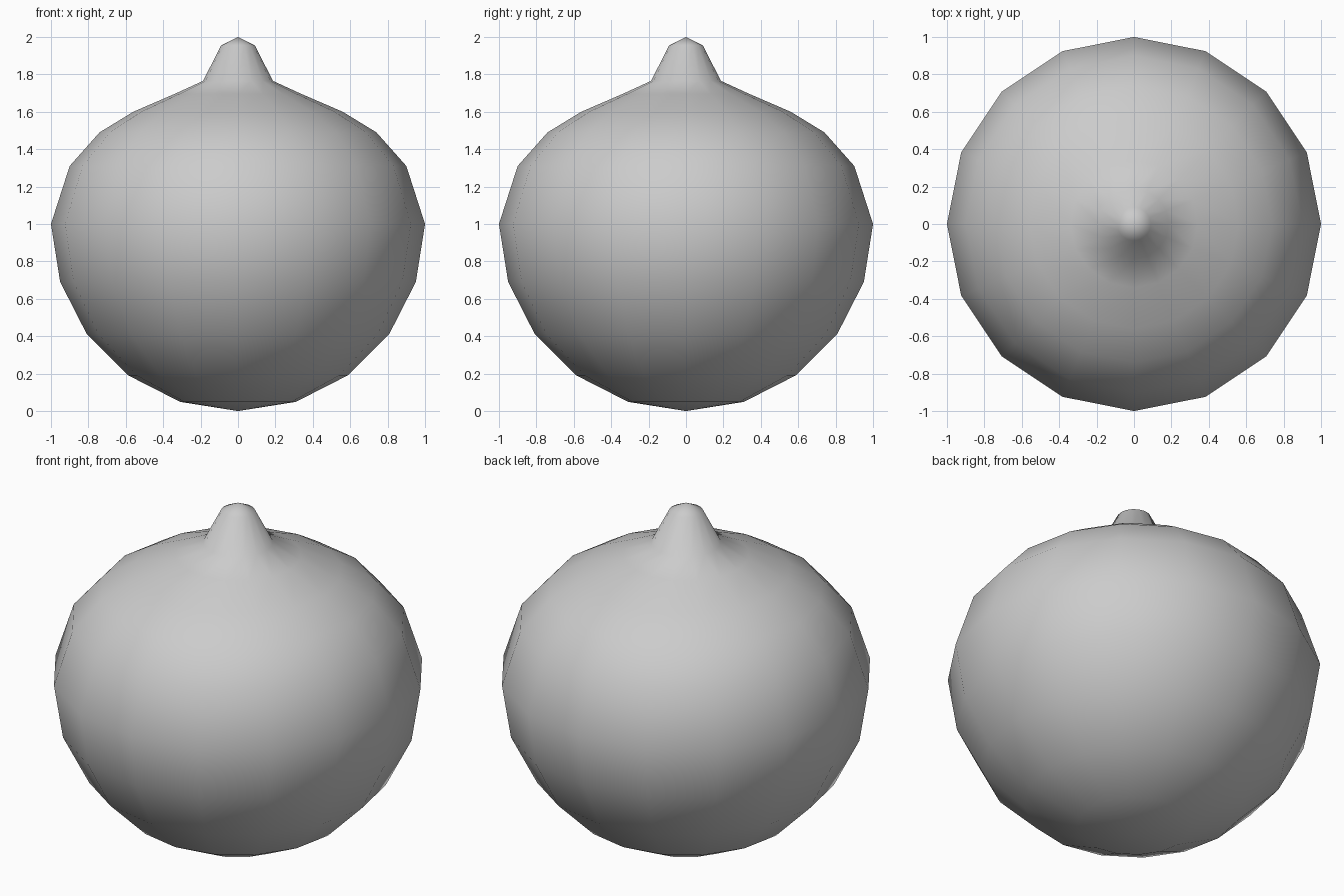
import bpy, bmesh
from math import sin, cos, pi

if "Cube" in bpy.data.objects:
    bpy.data.objects.remove(bpy.data.objects["Cube"])

SIDES = 16

# Profile (radius, height): round lower half, then a shoulder drawn up to a nib
profile = [(sin(pi * i / 10), 1 - cos(pi * i / 10)) for i in range(1, 6)]
profile += [(0.90, 1.31), (0.74, 1.49), (0.56, 1.60), (0.34, 1.695),
            (0.187, 1.765), (0.09, 1.955)]

bm = bmesh.new()
rings = [[bm.verts.new((r * cos(2 * pi * k / SIDES), r * sin(2 * pi * k / SIDES), z))
          for k in range(SIDES)] for r, z in profile]
bottom = bm.verts.new((0, 0, 0))
tip = bm.verts.new((0, 0, 2))

# Side bands and pole fans
for k in range(SIDES):
    n = (k + 1) % SIDES
    for a, b in zip(rings, rings[1:]):
        bm.faces.new((a[k], a[n], b[n], b[k]))
    bm.faces.new((bottom, rings[0][n], rings[0][k]))
    bm.faces.new((tip, rings[-1][k], rings[-1][n]))

# Smooth shading over the whole body
for f in bm.faces:
    f.smooth = True
mesh = bpy.data.meshes.new("droplet_body")
bm.to_mesh(mesh)
bm.free()
body = bpy.data.objects.new("droplet_body", mesh)
bpy.context.collection.objects.link(body)
